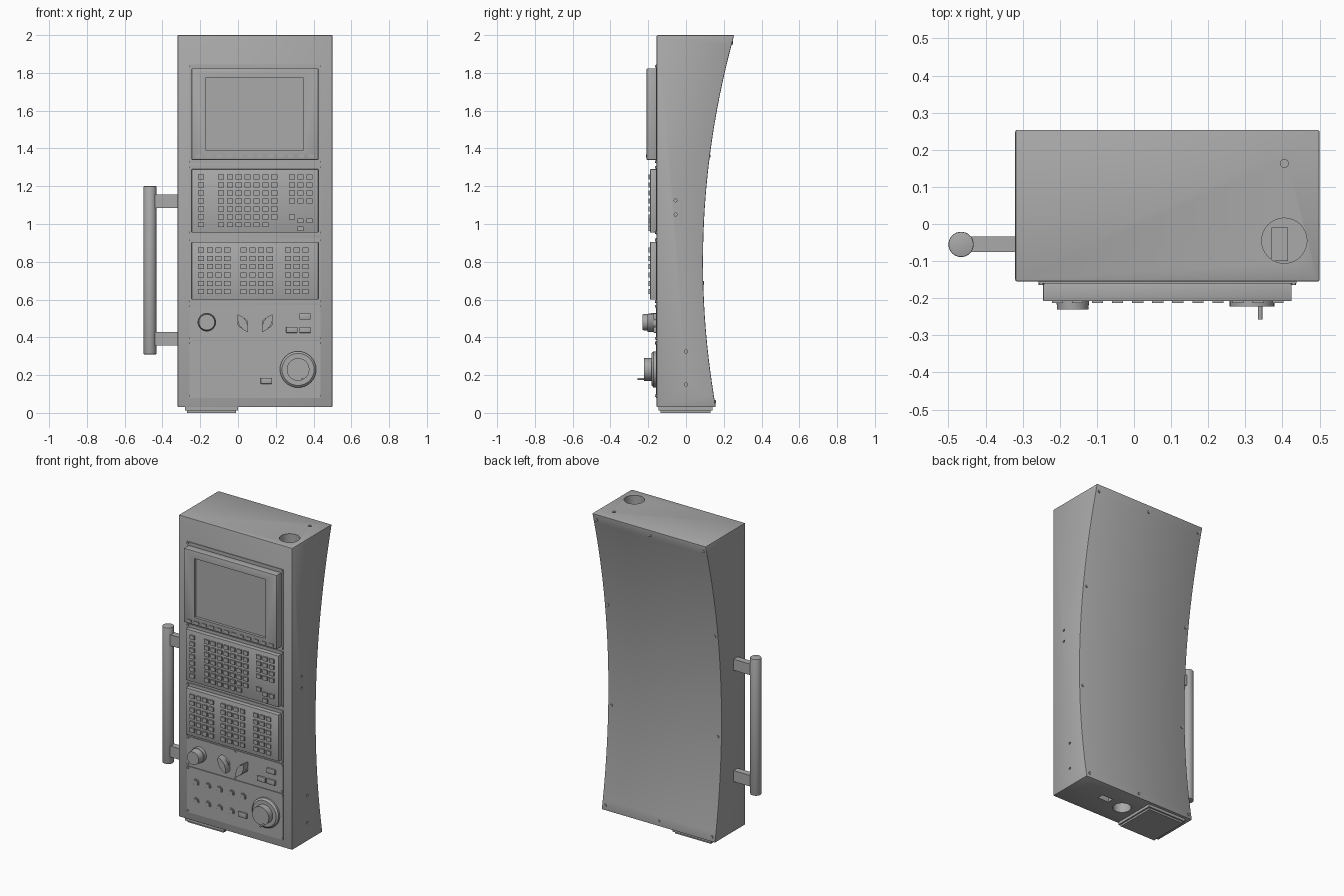
import bpy, bmesh, math
from mathutils import Matrix, Vector

cube = bpy.data.objects.get("Cube")
if cube:
    bpy.data.objects.remove(cube, do_unlink=True)

grey = bpy.data.materials.new("cabinet grey")
grey.use_nodes = True
COLOR = (0.4, 0.4, 0.4, 1)
grey.diffuse_color = COLOR
grey.node_tree.nodes["Principled BSDF"].inputs["Base Color"].default_value = COLOR

TURN = {"X": Matrix.Rotation(math.pi / 2, 4, "Y"),
        "Y": Matrix.Rotation(math.pi / 2, 4, "X"),   # second radius faces the front
        "Z": Matrix.Identity(4)}
FRONT = -0.155


def box(bm, x0, x1, y0, y1, z0, z1):
    mid = Vector(((x0 + x1) / 2, (y0 + y1) / 2, (z0 + z1) / 2))
    size = Matrix.Diagonal((x1 - x0, y1 - y0, z1 - z0, 1))
    bmesh.ops.create_cube(bm, size=1, matrix=Matrix.Translation(mid) @ size)


def cyl(bm, center, axis, r, depth, r2=None, segs=32):
    bmesh.ops.create_cone(bm, cap_ends=True, segments=segs, radius1=r,
                          radius2=r if r2 is None else r2, depth=depth,
                          matrix=Matrix.Translation(center) @ TURN[axis])


def front_cyl(bm, x, z, r, y_back, y_front, r2=None, segs=32):
    cyl(bm, (x, (y_back + y_front) / 2, z), "Y", r, y_back - y_front, r2, segs)


def prism(bm, points, offset):
    face = bm.faces.new([bm.verts.new(p) for p in points])
    new = bmesh.ops.extrude_face_region(bm, geom=[face])["geom"]
    bmesh.ops.translate(bm, vec=offset, verts=[v for v in new if isinstance(v, bmesh.types.BMVert)])
    bmesh.ops.recalc_face_normals(bm, faces=bm.faces[:])


def finish(name, bm, bevel=0, cutter=None):
    mesh = bpy.data.meshes.new(name)
    bm.to_mesh(mesh)
    bm.free()
    mesh.materials.append(grey)
    ob = bpy.data.objects.new(name, mesh)
    bpy.context.collection.objects.link(ob)
    bpy.ops.object.select_all(action="DESELECT")
    ob.select_set(True)
    bpy.context.view_layer.objects.active = ob
    if bevel:
        mod = ob.modifiers.new("bevel", "BEVEL")
        mod.width, mod.segments, mod.limit_method = bevel, 2, "ANGLE"
        bpy.ops.object.modifier_apply(modifier=mod.name)
    if cutter:
        mod = ob.modifiers.new("cut", "BOOLEAN")
        mod.object, mod.operation, mod.solver = cutter, "DIFFERENCE", "EXACT"
        bpy.ops.object.modifier_apply(modifier=mod.name)
        bpy.data.objects.remove(cutter, do_unlink=True)
        ob.select_set(True)
        bpy.context.view_layer.objects.active = ob
    bpy.ops.object.shade_smooth_by_angle(angle=math.radians(30))
    return ob


def back_y(z):
    return 0.09 + 0.1146 * (z - 0.8) ** 2


# Cabinet with concave back, and its openings
cut = bmesh.new()
cyl(cut, (0.405, -0.045, 1.95), "Z", 0.061, 0.3)
cyl(cut, (0.405, 0.163, 2), "Z", 0.011, 0.1, segs=16)
cyl(cut, (0.094, 0, 0), "Z", 0.055, 0.3)
box(cut, 0.2, 0.28, 0, 0.04, -0.1, 0.1)
for y, z in ((-0.055, 1.125), (-0.055, 1.05), (0, 0.325), (0, 0.15)):
    cyl(cut, (0.5, y, z), "X", 0.008, 0.04, segs=12)
openings = finish("openings", cut)

bm = bmesh.new()
BOTTOM, TOP, STEPS = 0.03, 2.0, 32
levels = [BOTTOM + (TOP - BOTTOM) * i / STEPS for i in range(STEPS + 1)]
outline = [(-0.32, FRONT, TOP), (-0.32, FRONT, BOTTOM)] + [(-0.32, back_y(z), z) for z in levels]
prism(bm, outline, (0.82, 0, 0))
finish("cabinet", bm, 0.005, openings)

# Connector block inside the top opening
bm = bmesh.new()
box(bm, 0.37, 0.415, -0.1, -0.01, 1.79, 1.9)
finish("top_connector", bm)

# Back screws
bm = bmesh.new()
spots = [(x, z) for x in (-0.295, 0.475) for z in (1.96, 1.36, 0.69, 0.06)]
for x, z in spots + [(0.09, 1.96), (0.09, 0.06)]:
    cyl(bm, (x, back_y(z), z), "Y", 0.009, 0.01, segs=12)
finish("back_screws", bm)

# Thin mounting plates and their screws
bm = bmesh.new()
screws = bmesh.new()
for z0, z1 in ((1.32, 1.845), (0.945, 1.31), (0.58, 0.925), (0.385, 0.575), (0.08, 0.38)):
    box(bm, -0.258, 0.438, FRONT - 0.005, FRONT + 0.01, z0, z1)
    for x in (-0.25, 0.43):
        for z in (z0 + 0.01, z1 - 0.01):
            front_cyl(screws, x, z, 0.007, FRONT, FRONT - 0.009, segs=12)
for z in (0.565, 0.395):
    front_cyl(screws, 0.09, z, 0.007, FRONT, FRONT - 0.009, segs=12)
finish("mounting_plates", bm)
finish("front_screws", screws)

# Screen panel with recessed display
cut = bmesh.new()
box(cut, -0.17, 0.345, -0.3, -0.19, 1.39, 1.775)
recess = finish("screen_recess", cut)
bm = bmesh.new()
box(bm, -0.245, 0.425, -0.208, FRONT, 1.34, 1.823)
finish("screen_panel", bm, 0.003, recess)

# Row of keys below the display
bm = bmesh.new()
for i in range(12):
    x = -0.206 + i * 0.054
    box(bm, x - 0.015, x + 0.015, -0.213, -0.2, 1.352, 1.368)
finish("screen_keys", bm)

# Two keyboard panels
for name, z0, z1 in (("upper_keyboard", 0.955, 1.29), ("lower_keyboard", 0.6, 0.905)):
    bm = bmesh.new()
    box(bm, -0.245, 0.425, -0.19, FRONT, z0, z1)
    finish(name, bm, 0.003)


def key_block(bm, x, z, columns, rows, dx=0.047, dz=0.042):
    for i in range(columns):
        for j in range(rows):
            cx, cz = x + i * dx, z - j * dz
            box(bm, cx - 0.016, cx + 0.016, -0.199, -0.185, cz - 0.013, cz + 0.013)


bm = bmesh.new()
key_block(bm, -0.195, 1.248, 1, 7)
key_block(bm, -0.09, 1.248, 7, 6)
key_block(bm, 0.285, 1.248, 3, 4)
key_block(bm, -0.09, 0.996, 6, 1)
key_block(bm, 0.285, 1.038, 1, 1)
key_block(bm, 0.332, 1.017, 1, 2)
key_block(bm, 0.379, 1.017, 1, 1)
finish("upper_keys", bm)

bm = bmesh.new()
for x, columns in ((-0.195, 4), (0.03, 4), (0.265, 3)):
    key_block(bm, x, 0.862, columns, 6, 0.046, 0.044)
finish("lower_keys", bm)

# Large round knob
bm = bmesh.new()
front_cyl(bm, -0.165, 0.48, 0.049, FRONT, -0.185)
front_cyl(bm, -0.165, 0.48, 0.046, -0.185, -0.23, 0.042)
finish("round_knob", bm)

# Two pointer selector switches, leaning apart
for name, x, lean in (("left_selector", 0.155, 1), ("right_selector", 0.025, -1)):
    bm = bmesh.new()
    shape = [(0, 0.055), (0.016, 0.03), (0.022, 0), (0.016, -0.03),
             (0, -0.055), (-0.016, -0.03), (-0.022, 0), (-0.016, 0.03)]
    prism(bm, [(px, 0, pz) for px, pz in shape], (0, -0.05, 0))
    bmesh.ops.transform(bm, verts=bm.verts[:], matrix=Matrix.Translation((x, FRONT, 0.475))
                        @ Matrix.Rotation(lean * math.radians(30), 4, "Y"))
    front_cyl(bm, x, 0.475, 0.028, FRONT, -0.172)
    finish(name, bm)

# Rectangular push buttons
bm = bmesh.new()
for x, z in ((0.355, 0.51), (0.285, 0.44), (0.355, 0.44), (0.15, 0.17)):
    box(bm, x - 0.03, x + 0.03, -0.172, FRONT, z - 0.016, z + 0.016)
finish("square_buttons", bm, 0.002)

# Round push buttons
bm = bmesh.new()
for z, count in ((0.29, 5), (0.17, 4)):
    for i in range(count):
        x = -0.19 + i * 0.085
        front_cyl(bm, x, z, 0.022, FRONT, -0.166, segs=20)
        front_cyl(bm, x, z, 0.016, -0.166, -0.17, segs=20)
finish("round_buttons", bm)

# Handwheel with crank pin
bm = bmesh.new()
front_cyl(bm, 0.318, 0.23, 0.096, FRONT, -0.172)
front_cyl(bm, 0.318, 0.23, 0.096, -0.172, -0.182, 0.085)
front_cyl(bm, 0.318, 0.23, 0.06, -0.182, -0.222)
front_cyl(bm, 0.34, 0.18, 0.006, -0.215, -0.257, segs=16)
finish("handwheel", bm)

# Side handle with two brackets
bm = bmesh.new()
cyl(bm, (-0.466, -0.055, 0.755), "Z", 0.034, 0.89)
finish("handle_bar", bm, 0.003)
bm = bmesh.new()
for z in (0.393, 1.12):
    box(bm, -0.445, -0.31, -0.076, -0.034, z - 0.036, z + 0.036)
finish("handle_brackets", bm)

# Flange under the base
bm = bmesh.new()
box(bm, -0.28, 0, -0.145, 0.14, 0.012, 0.035)
box(bm, -0.27, -0.01, -0.135, 0.13, 0, 0.012)
finish("base_flange", bm)
